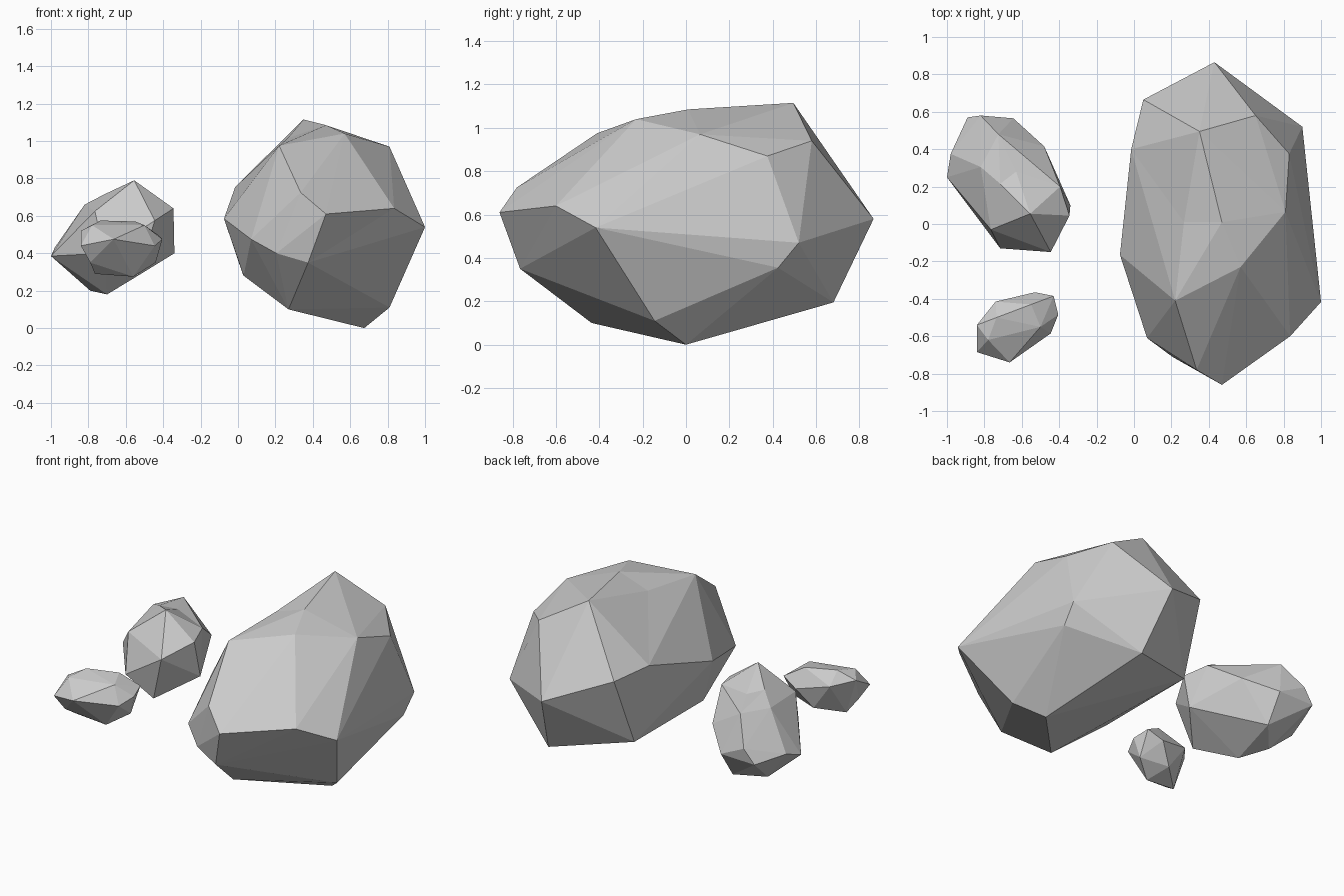
import bpy, bmesh
from mathutils import Vector


def rock(name, text_points):
    """Skin a few corner points as a faceted boulder, keeping shallow dents."""
    pts = [Vector(p) for p in text_points]
    lo = Vector([min(p[i] for p in pts) for i in range(3)])
    hi = Vector([max(p[i] for p in pts) for i in range(3)])
    mid, half = (lo + hi) / 2, (hi - lo) / 2
    bm = bmesh.new()
    home = {}
    for p in pts:
        # Ease each corner toward a ball so dented corners still join the skin
        q = Vector([(p[i] - mid[i]) / half[i] for i in range(3)])
        home[bm.verts.new(q * q.length ** -0.6)] = p
    bmesh.ops.convex_hull(bm, input=list(bm.verts))
    for v in list(bm.verts):
        if v.link_faces:
            v.co = home[v]
        else:
            bm.verts.remove(v)
    bmesh.ops.recalc_face_normals(bm, faces=bm.faces)
    mesh = bpy.data.meshes.new(name)
    bm.to_mesh(mesh)
    bm.free()
    bpy.context.collection.objects.link(bpy.data.objects.new(name, mesh))


# Large boulder: crown, shoulders, belly, base
rock("large_rock", [
    (.35, .495, 1.115), (.47, .01, 1.085), (.57, -.23, 1.04), (.267, .01, 1.016),
    (.22, -.41, .975), (.81, .065, .97), (.65, .58, .94), (.83, .375, .87),
    (-.015, .4, .755), (.05, .665, .734), (.335, -.78, .725), (.835, -.6, .64),
    (.43, .865, .58), (.47, -.86, .61), (1, -.417, .54), (-.075, -.165, .585),
    (.07, -.61, .475), (.9, .52, .47), (.205, -.71, .4), (.375, -.765, .35),
    (.89, .425, .355), (.03, -.22, .28), (.027, .49, .284), (.51, .68, .195),
    (.81, -.145, .11), (.27, -.435, .1), (.675, 0, 0),
])

# Medium rock
rock("medium_rock", [
    (-.555, .055, .79), (-.715, .215, .715), (-.63, .28, .69), (-.82, .305, .66),
    (-.725, .48, .665), (-.765, -.03, .625), (-.395, .2, .66), (-.345, .045, .64),
    (-.445, -.15, .575), (-.48, .415, .51), (-.82, .58, .5), (-.98, .375, .43),
    (-.645, .565, .415), (-.89, .57, .41), (-.715, -.13, .4), (-.34, .1, .4),
    (-1, .25, .385), (-.535, -.1, .28), (-.65, .45, .24), (-.79, .29, .2),
    (-.7, .12, .18),
])

# Small rock
rock("small_rock", [
    (-.735, -.5, .575), (-.55, -.43, .57), (-.5, -.55, .55), (-.78, -.62, .55),
    (-.84, -.54, .52), (-.74, -.415, .5), (-.43, -.385, .5), (-.665, -.74, .475),
    (-.405, -.485, .475), (-.53, -.365, .45), (-.445, -.585, .44), (-.84, -.685, .44),
    (-.44, -.47, .35), (-.79, -.64, .35), (-.62, -.42, .33), (-.765, -.55, .29),
    (-.56, -.55, .275),
])
